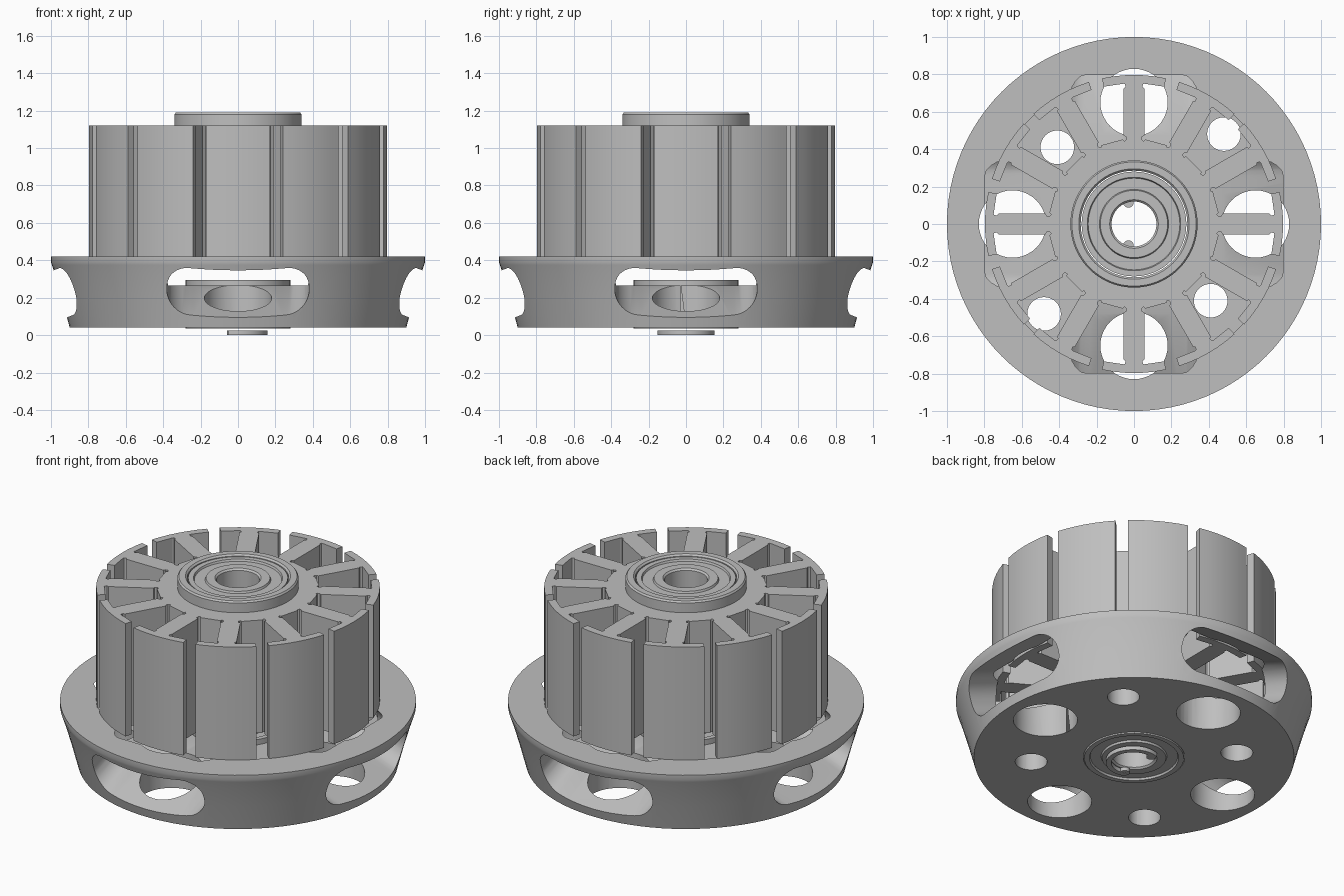
import bpy, bmesh, math
from math import sin, cos, pi, radians
from mathutils import Matrix, Vector

cube = bpy.data.objects.get("Cube")
if cube:
    bpy.data.objects.remove(cube)

metal = bpy.data.materials.new("grey_metal")
metal.use_nodes = True
colour = (0.52, 0.52, 0.52, 1)
metal.diffuse_color = colour
metal.node_tree.nodes["Principled BSDF"].inputs["Base Color"].default_value = colour


def finish(name, bm):
    bmesh.ops.recalc_face_normals(bm, faces=bm.faces)
    me = bpy.data.meshes.new(name)
    bm.to_mesh(me)
    bm.free()
    me.materials.append(metal)
    ob = bpy.data.objects.new(name, me)
    bpy.context.collection.objects.link(ob)
    return ob


def prism(name, pts, z0, z1, matrix=Matrix()):
    """Extrude a flat outline from z0 to z1."""
    bm = bmesh.new()
    low = [bm.verts.new(matrix @ Vector((x, y, z0))) for x, y in pts]
    high = [bm.verts.new(matrix @ Vector((x, y, z1))) for x, y in pts]
    bm.faces.new(low[::-1])
    bm.faces.new(high)
    for i in range(len(pts)):
        j = (i + 1) % len(pts)
        bm.faces.new((low[i], low[j], high[j], high[i]))
    return finish(name, bm)


def lathe(name, profile, steps=96):
    """Spin a closed (radius, height) profile about the z axis."""
    bm = bmesh.new()
    rings = [[bm.verts.new((r * cos(2 * pi * k / steps), r * sin(2 * pi * k / steps), z))
              for r, z in profile] for k in range(steps)]
    n = len(profile)
    for k in range(steps):
        a, b = rings[k], rings[(k + 1) % steps]
        for i in range(n):
            j = (i + 1) % n
            bm.faces.new((a[i], b[i], b[j], a[j]))
    return finish(name, bm)


def arc(cx, cy, r, a0, a1, n):
    return [(cx + r * cos(radians(a0 + (a1 - a0) * i / n)),
             cy + r * sin(radians(a0 + (a1 - a0) * i / n))) for i in range(n + 1)]


def disc(cx, cy, r, n=40):
    return arc(cx, cy, r, 0, 360, n)[:-1]


def cut(ob, cutters):
    """Subtract the cutters, bake the result and remove them."""
    for c in cutters:
        c.hide_render = True
        mod = ob.modifiers.new("cut", 'BOOLEAN')
        mod.operation = 'DIFFERENCE'
        mod.solver = 'EXACT'
        mod.object = c
    bpy.context.view_layer.update()
    deps = bpy.context.evaluated_depsgraph_get()
    me = bpy.data.meshes.new_from_object(ob.evaluated_get(deps))
    ob.modifiers.clear()
    ob.data = me
    for c in cutters:
        bpy.data.objects.remove(c)


# Base cup with a thick floor
base = lathe("base_cup", [
    (0.285, 0.04), (0.90, 0.04), (0.942, 0.2), (0.98, 0.33), (0.995, 0.375),
    (1.0, 0.39), (1.0, 0.42), (0.79, 0.42), (0.79, 0.265), (0.285, 0.265)])

# Four tilted side windows, each with a large vertical hole, and four screw holes
w, h, rad = 0.38, 0.13, 0.12
window = []
for sx, sy, a in ((1, 1, 0), (-1, 1, 90), (-1, -1, 180), (1, -1, 270)):
    window += arc(sx * (w - rad), sy * (h - rad), rad, a, a + 90, 10)
tilt = math.atan(0.39)
slope = Matrix(((0, sin(tilt), cos(tilt), 0.3),
                (1, 0, 0, 0),
                (0, cos(tilt), -sin(tilt), 0.474),
                (0, 0, 0, 1)))
cutters = []
for k in range(4):
    a = k * pi / 2
    cutters.append(prism("window_cutter", window, 0, 1, Matrix.Rotation(a, 4, 'Z') @ slope))
    cutters.append(prism("hole_cutter", disc(0.65 * cos(a), 0.65 * sin(a), 0.18), -0.2, 0.7))
    r = 0.68 if k % 2 == 0 else 0.58
    b = a + pi / 4
    cutters.append(prism("screw_cutter", disc(r * cos(b), r * sin(b), 0.09, 32), -0.2, 0.7))
cut(base, cutters)

# Stator with twelve T-shaped teeth and small relief notches in the slot corners
half, tip = 0.055, 12.4
side = [(0.452, half + 0.005), (0.442, half - 0.004), (0.452, half - 0.014),
        (0.466, half - 0.012), (0.472, half), (0.725, half), (0.735, half - 0.01),
        (0.748, half - 0.006), (0.75, half)]
tooth = [(x, -y) for x, y in side]
tooth += arc(0, 0, 0.752, -tip, -tip, 1)[:1]
tooth += arc(0, 0, 0.797, -tip, tip, 6)
tooth += arc(0, 0, 0.752, tip, tip, 1)[:1]
tooth += [(x, y) for x, y in reversed(side)]
outline = []
for k in range(12):
    c, s = cos(k * pi / 6), sin(k * pi / 6)
    outline += [(x * c - y * s, x * s + y * c) for x, y in tooth]
stator = prism("stator", outline, 0.42, 1.12)
cut(stator, [prism("bore_cutter", disc(0, 0, 0.32, 64), 0, 2)])

# Bearing tube through the stator
tube = lathe("bearing_tube", [
    (0.285, 0.42), (0.34, 0.42), (0.34, 1.18), (0.332, 1.19), (0.295, 1.19), (0.285, 1.18)])


# Ball bearings with recessed shields on both faces
def bearing(name, z0, z1):
    top = [(0.28, z1), (0.25, z1), (0.245, z1 - 0.012), (0.185, z1 - 0.012),
           (0.18, z1), (0.13, z1), (0.12, z1 - 0.01)]
    bottom = [(r, z0 + z1 - z) for r, z in reversed(top)]
    return lathe(name, top + bottom, 64)


upper = bearing("upper_bearing", 1.02, 1.178)
lower = bearing("lower_bearing", 0.035, 0.295)

# Retaining clip, open on one side, with rounded ears
clip = prism("retaining_clip",
             arc(0.007, 0, 0.152, -112, 112, 32) + arc(0.007, 0, 0.122, 112, -112, 32), 0, 0.025)
ears = [prism("clip_ear", disc(-0.03, s * 0.115, 0.028, 20), 0.001, 0.024) for s in (1, -1)]

# Smooth curved surfaces while keeping edges sharp
for ob in bpy.context.view_layer.objects:
    ob.select_set(False)
for ob in [base, stator, tube, upper, lower, clip] + ears:
    ob.select_set(True)
bpy.context.view_layer.objects.active = base
bpy.ops.object.shade_smooth_by_angle(angle=radians(25))
